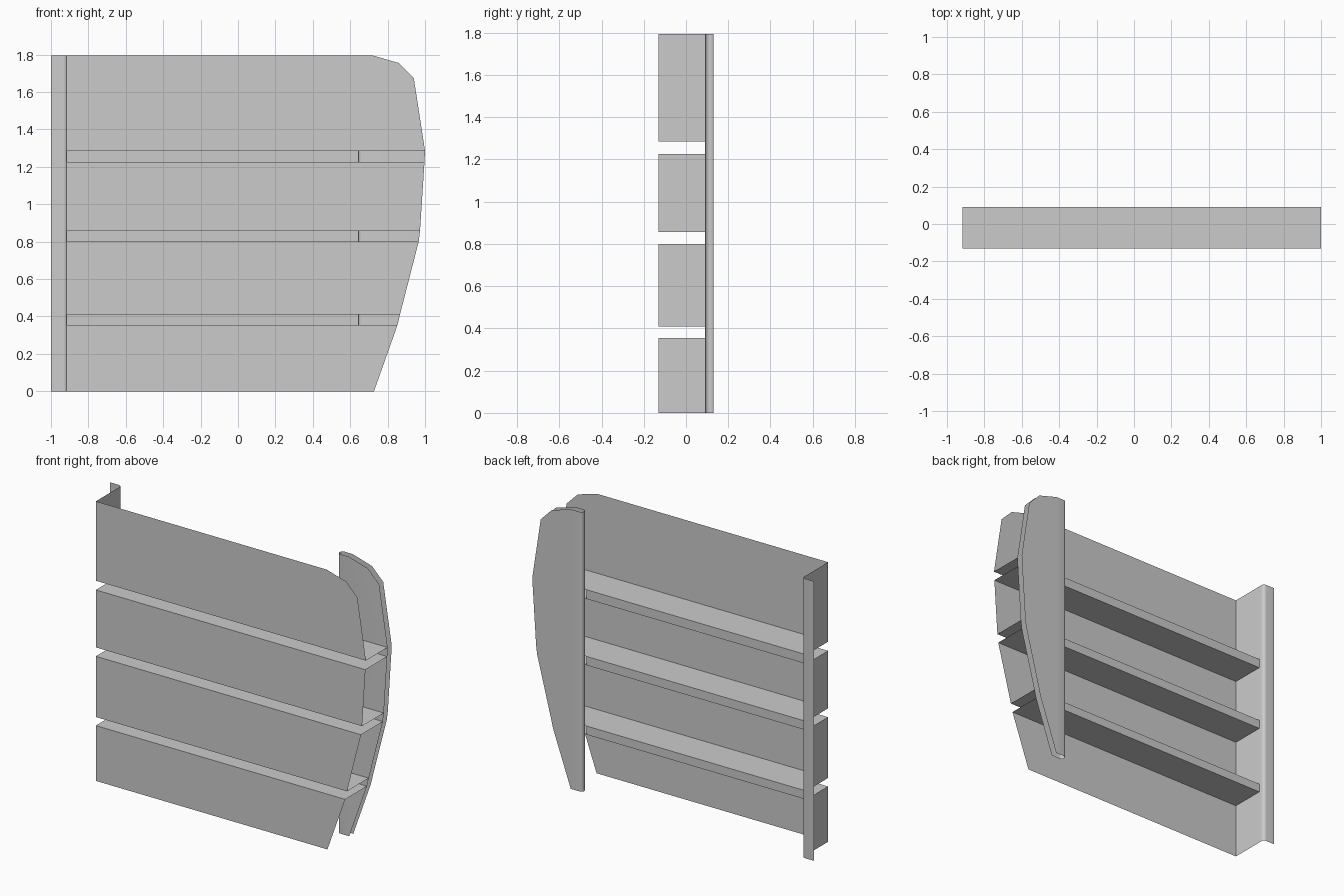
import bpy, bmesh, math

if "Cube" in bpy.data.objects:
    bpy.data.objects.remove(bpy.data.objects["Cube"])

H = 1.795                  # overall height
LEFT, FRONT, BACK, REAR = -0.918, -0.131, 0.09, 0.131
# right-hand outline (x, z), bottom to top
OUTLINE = [(0.727, 0), (0.853, 0.355), (0.866, 0.41), (0.966, 0.80), (0.973, 0.857),
           (0.997, 1.226), (1.0, 1.285), (0.94, 1.674), (0.86, 1.755), (0.722, H)]
BANDS = [(0, 0.355), (0.41, 0.80), (0.857, 1.226), (1.285, H)]
FOLD_R = (REAR - BACK) / 2
FOLD_X = 0.645 + FOLD_R


def sheet(name, faces, smooth=False):
    """Make an object from a list of polygons, welding shared corners."""
    bm = bmesh.new()
    for f in faces:
        bm.faces.new([bm.verts.new(p) for p in f])
    bmesh.ops.remove_doubles(bm, verts=bm.verts, dist=1e-5)
    me = bpy.data.meshes.new(name)
    bm.to_mesh(me)
    bm.free()
    ob = bpy.data.objects.new(name, me)
    bpy.context.collection.objects.link(ob)
    if smooth:
        bpy.ops.object.select_all(action='DESELECT')
        ob.select_set(True)
        bpy.context.view_layer.objects.active = ob
        bpy.ops.object.shade_smooth_by_angle(angle=math.radians(40))
    return ob


def edge_x(z):
    return min(OUTLINE, key=lambda p: abs(p[1] - z))[0]


def extrude_z(path):
    """Upright strips along an (x, y) path, full height."""
    return [[(*a, 0), (*b, 0), (*b, H), (*a, H)] for a, b in zip(path, path[1:])]


# front panels, each with its left side wall
for i, (z0, z1) in enumerate(BANDS):
    right = [(x, FRONT, z) for x, z in OUTLINE if z0 <= z <= z1]
    panel = [(LEFT, FRONT, z0)] + right + [(LEFT, FRONT, z1)]
    wall = [(LEFT, BACK, z0), (LEFT, FRONT, z0), (LEFT, FRONT, z1), (LEFT, BACK, z1)]
    sheet(f"front_panel_{i + 1}", [panel, wall])

# recessed channels between the panels: two ledges and a back strip
for i, (lower, upper) in enumerate(zip(BANDS, BANDS[1:])):
    z0, z1 = lower[1], upper[0]
    x0, x1 = edge_x(z0), edge_x(z1)
    floor = [(LEFT, FRONT, z0), (x0, FRONT, z0), (x0, BACK, z0), (LEFT, BACK, z0)]
    roof = [(LEFT, BACK, z1), (x1, BACK, z1), (x1, FRONT, z1), (LEFT, FRONT, z1)]
    strip = [(LEFT, BACK, z0), (0.645, BACK, z0), (0.645, BACK, z1), (LEFT, BACK, z1)]
    sheet(f"channel_{i + 1}", [floor, roof, strip])

# left flange with a rounded bend
r = 0.02
bend = [(LEFT - r + r * math.cos(a), REAR - r + r * math.sin(a))
        for a in (math.radians(90 * k / 4) for k in range(5))]
sheet("left_flange", extrude_z([(LEFT, BACK)] + bend + [(-1.0, REAR)]), smooth=True)

# right folded edge: two plates joined by a round fold
fold = [(FOLD_X - FOLD_R * math.sin(a), BACK + FOLD_R - FOLD_R * math.cos(a))
        for a in (math.pi * k / 8 for k in range(9))]
plates = [[(FOLD_X, y, 0)] + [(x, y, z) for x, z in OUTLINE] + [(FOLD_X, y, H)]
          for y in (BACK, REAR)]
plates[1].reverse()
sheet("right_folded_edge", extrude_z(fold[::-1])[::-1] + plates, smooth=True)
